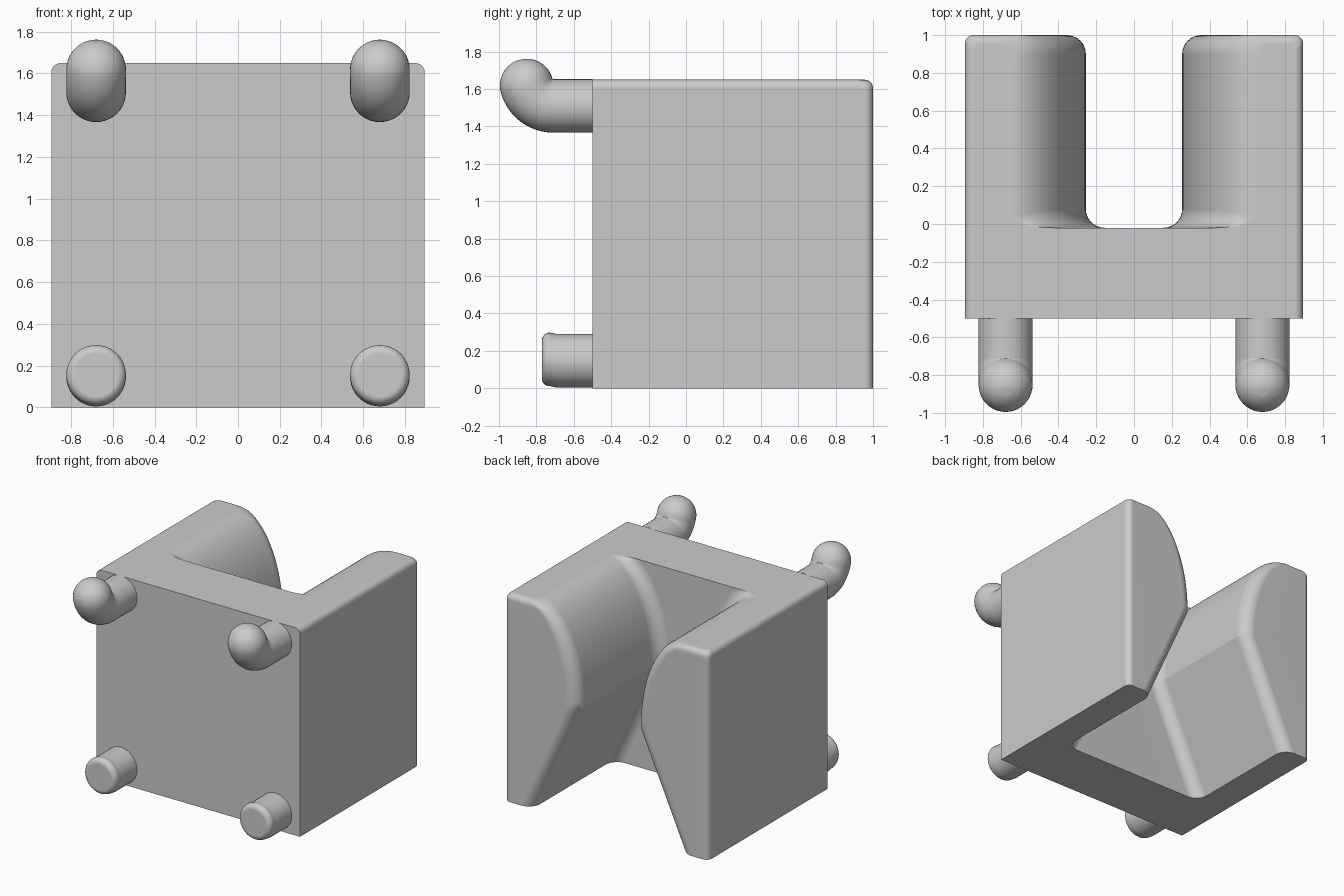
import bpy, bmesh
from math import sin, cos, pi, sqrt, radians

if "Cube" in bpy.data.objects:
    bpy.data.objects.remove(bpy.data.objects["Cube"])

grey = bpy.data.materials.new("plain grey")
grey.use_nodes = True
COLOUR = (0.6, 0.6, 0.6, 1)
grey.diffuse_color = COLOUR
grey.node_tree.nodes["Principled BSDF"].inputs["Base Color"].default_value = COLOUR


def loft(name, rings):
    """Skin a stack of equal-length closed rings and cap both ends."""
    bm = bmesh.new()
    loops = [[bm.verts.new(p) for p in ring] for ring in rings]
    for a, b in zip(loops, loops[1:]):
        for i in range(len(a)):
            j = (i + 1) % len(a)
            bm.faces.new((a[i], a[j], b[j], b[i]))
    bm.faces.new(loops[0])
    bm.faces.new(loops[-1])
    bmesh.ops.recalc_face_normals(bm, faces=bm.faces)
    mesh = bpy.data.meshes.new(name)
    bm.to_mesh(mesh)
    bm.free()
    obj = bpy.data.objects.new(name, mesh)
    bpy.context.collection.objects.link(obj)
    mesh.materials.append(grey)
    bpy.ops.object.select_all(action="DESELECT")
    obj.select_set(True)
    bpy.context.view_layer.objects.active = obj
    bpy.ops.object.shade_smooth_by_angle(angle=radians(20))
    weighted = obj.modifiers.new("weighted normals", "WEIGHTED_NORMAL")
    weighted.keep_sharp = True
    return obj


# Body: a block with a slot open to the back, between two bulging jaws
HALF, FRONT, BACK, FLOOR, TOP = 0.895, -0.5, 1.0, -0.02, 1.65
WAIST_Z, WAIST, MOUTH = 0.88, 0.255, 0.65
EDGE = 0.045


def corner(cx, cy, rx, ry, start, turn, steps=8):
    """Points of a quarter ellipse."""
    angles = [start + turn * pi / 2 * i / steps for i in range(steps + 1)]
    return [(cx + rx * cos(a), cy + ry * sin(a)) for a in angles]


def body_ring(z, w, blend):
    over = max(0, z - (TOP - EDGE))
    inset = EDGE - sqrt(max(0, EDGE ** 2 - over ** 2))
    x, y = HALF - inset, BACK - inset
    rx, ry = 0.1 + 0.12 * blend, 0.1 - 0.04 * blend
    half = [(x, FRONT)]
    half += corner(x - EDGE, y - EDGE, EDGE, EDGE, 0, 1)
    half += corner(w + 0.1, y - 0.1, 0.1, 0.1, pi / 2, 1)
    half += corner(w - rx, FLOOR + ry, rx, ry, 0, -1)
    mirrored = [(-px, py) for px, py in reversed(half)]
    return [(px, py, z) for px, py in half + mirrored]


rings = [body_ring(0, MOUTH, 0)]
STEPS = 28
for i in range(STEPS + 1):
    t = pi / 2 * i / STEPS
    w = MOUTH - (MOUTH - WAIST) * cos(t)
    rings.append(body_ring(WAIST_Z + (TOP - WAIST_Z) * sin(t), w, (i / STEPS) ** 4))
loft("holder_body", rings)

# Pegs: round tubes leaving the front face
RADIUS, PEG_X = 0.143, 0.68


def disc(x, y, z, r, tilt=0, sides=40):
    """Circle across a path that heads forward, tilted upward by an angle."""
    ring = []
    for i in range(sides):
        a = 2 * pi * i / sides
        up = r * sin(a)
        ring.append((x + r * cos(a), y + up * sin(tilt), z + up * cos(tilt)))
    return ring


def hook(x):
    """Straight start, tight upward bend, ball end."""
    bend, last = 0.147, radians(75)
    rings = [disc(x, FRONT, 1.51, RADIUS)]
    for i in range(13):
        a = last * i / 12
        y, z = -0.71 - bend * sin(a), 1.51 + bend * (1 - cos(a))
        rings.append(disc(x, y, z, RADIUS, a))
    for i in range(1, 12):
        b = pi / 2 * i / 12
        d = RADIUS * sin(b)
        rings.append(disc(x, y - d * cos(last), z + d * sin(last), RADIUS * cos(b), last))
    return rings


def stub(x):
    """Short peg with a slightly raised, rounded tip."""
    rings = [disc(x, FRONT, 0.147, RADIUS), disc(x, -0.69, 0.147, RADIUS),
             disc(x, -0.71, 0.151, RADIUS)]
    for i in range(9):
        b = pi / 2 * i / 8
        rings.append(disc(x, -0.73 - 0.04 * sin(b), 0.155, RADIUS - 0.04 * (1 - cos(b))))
    return rings


for side, sign in (("left", 1), ("right", -1)):
    loft(side + "_hook", hook(sign * PEG_X))
    loft(side + "_peg", stub(sign * PEG_X))
